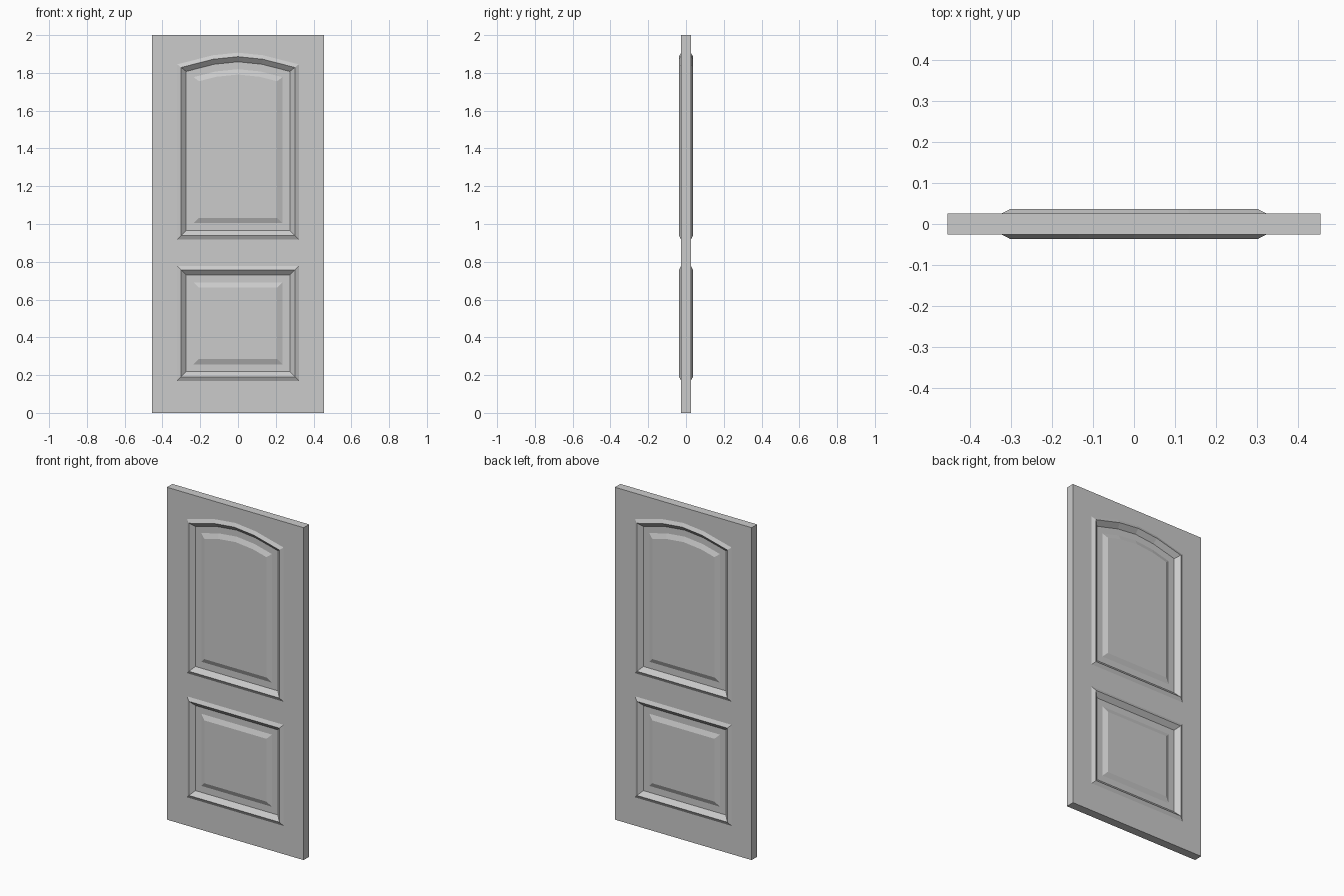
import bpy, bmesh
from mathutils import Vector

if "Cube" in bpy.data.objects:
    bpy.data.objects.remove(bpy.data.objects["Cube"])

SLAB_Y = 0.026
# panel section: (distance inward from outline, height of surface from door centre)
SECTION = [(0, SLAB_Y), (0.021, 0.037), (0.048, 0.013), (0.087, 0.013), (0.115, 0.025)]

# outlines as (x, z), anticlockwise seen from the front
SLAB = [(-0.455, 0), (0.455, 0), (0.455, 2), (-0.455, 2)]
LOWER = [(-0.322, 0.17), (0.322, 0.17), (0.322, 0.778), (-0.322, 0.778)]
UPPER = [(-0.322, 0.917), (0.322, 0.917), (0.322, 1.845), (0.135, 1.893),
         (0, 1.907), (-0.135, 1.893), (-0.322, 1.845)]


def inset(outline, d):
    """Mitred inward offset of an anticlockwise outline."""
    pts = [Vector(p) for p in outline]
    out = []
    for i, p in enumerate(pts):
        a = (p - pts[i - 1]).normalized()
        b = (pts[(i + 1) % len(pts)] - p).normalized()
        na, nb = Vector((-a.y, a.x)), Vector((-b.y, b.x))
        out.append(p + (na + nb) * d / (1 + na.dot(nb)))
    return out


def ring(bm, pts, y):
    return [bm.verts.new((p[0], -y, p[1])) for p in pts]


def bridge(bm, outer, inner):
    n = len(outer)
    for i in range(n):
        j = (i + 1) % n
        bm.faces.new((outer[i], outer[j], inner[j], inner[i]))


def finish(bm, name):
    me = bpy.data.meshes.new(name)
    bm.to_mesh(me)
    bm.free()
    ob = bpy.data.objects.new(name, me)
    bpy.context.collection.objects.link(ob)
    # same design on the back of the door
    m = ob.modifiers.new("back", 'MIRROR')
    m.use_axis = (False, True, False)
    return ob


# door slab with openings for the panels
bm = bmesh.new()
edges = []
for outline in (SLAB, LOWER, UPPER):
    vs = ring(bm, outline, SLAB_Y)
    edges += [bm.edges.new((vs[i - 1], vs[i])) for i in range(len(vs))]
    if outline is SLAB:
        front = vs
bmesh.ops.triangle_fill(bm, edges=edges, use_beauty=True, use_dissolve=False,
                        normal=(0, -1, 0))
for f in bm.faces:
    f.normal_update()
    if f.normal.y > 0:
        f.normal_flip()
bridge(bm, ring(bm, SLAB, 0), front)
finish(bm, "door_slab")

# moulded raised panels
for name, outline in (("lower_panel", LOWER), ("upper_arched_panel", UPPER)):
    bm = bmesh.new()
    rings = [ring(bm, inset(outline, d), y) for d, y in SECTION]
    for a, b in zip(rings, rings[1:]):
        bridge(bm, a, b)
    bm.faces.new(rings[-1])
    finish(bm, name)
